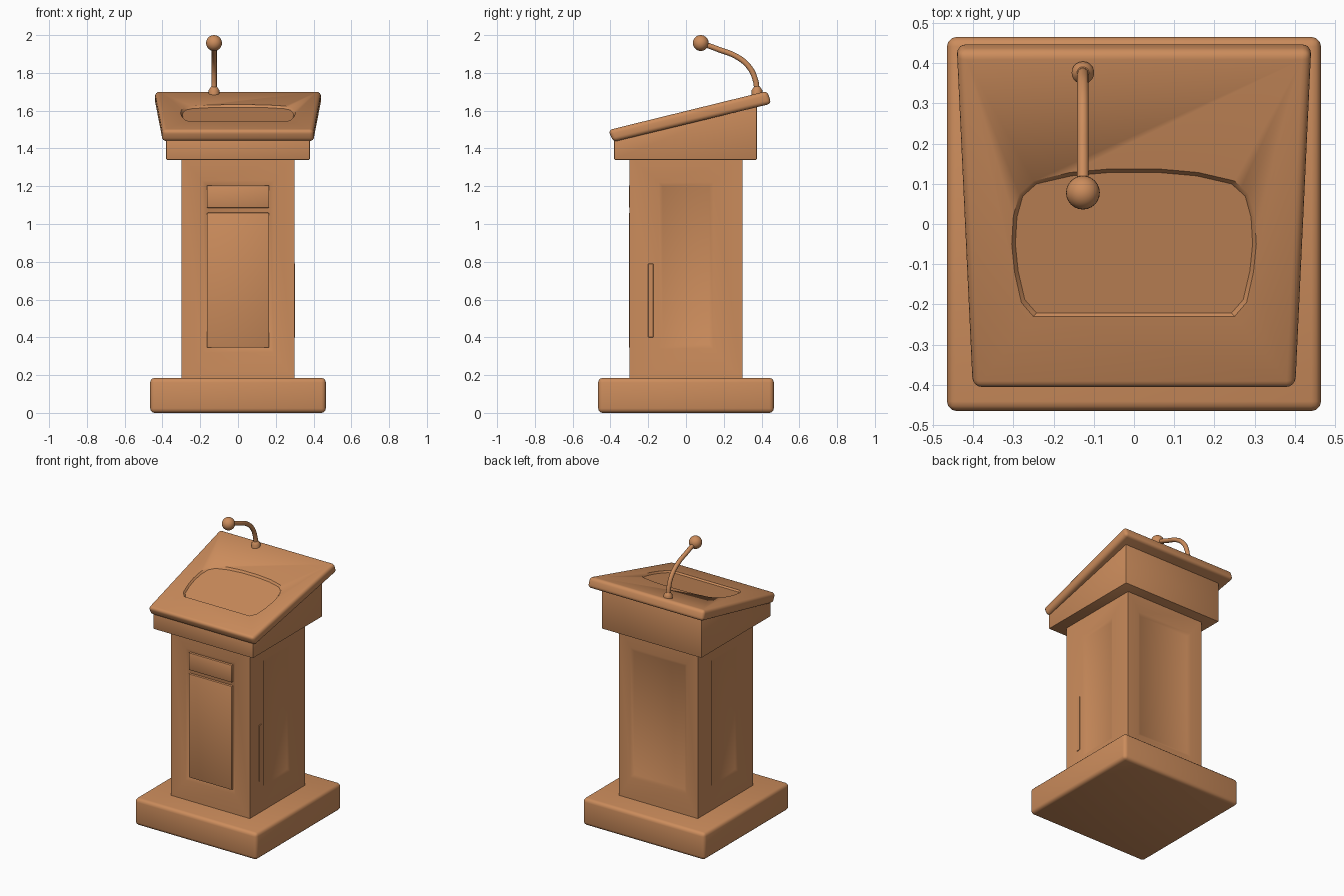
import bpy, bmesh, math
from mathutils import Vector

if "Cube" in bpy.data.objects:
    bpy.data.objects.remove(bpy.data.objects["Cube"])

wood = bpy.data.materials.new("warm wood")
wood.diffuse_color = (0.604, 0.264, 0.107, 1)
wood.use_nodes = True
wood.node_tree.nodes["Principled BSDF"].inputs["Base Color"].default_value = wood.diffuse_color


def make(name, bm, bevel=0.0, segs=3):
    bmesh.ops.recalc_face_normals(bm, faces=bm.faces[:])
    me = bpy.data.meshes.new(name)
    bm.to_mesh(me)
    bm.free()
    me.materials.append(wood)
    ob = bpy.data.objects.new(name, me)
    bpy.context.collection.objects.link(ob)
    bpy.ops.object.select_all(action='DESELECT')
    ob.select_set(True)
    bpy.context.view_layer.objects.active = ob
    if bevel:
        m = ob.modifiers.new("bevel", 'BEVEL')
        m.width, m.segments, m.limit_method = bevel, segs, 'ANGLE'
        bpy.ops.object.modifier_apply(modifier="bevel")
    bpy.ops.object.shade_smooth_by_angle(angle=math.radians(32))
    return ob


def loft(rings):
    """Closed solid through matching rings of points."""
    bm = bmesh.new()
    vs = [[bm.verts.new(p) for p in r] for r in rings]
    n = len(vs[0])
    for a, b in zip(vs, vs[1:]):
        for i in range(n):
            j = (i + 1) % n
            bm.faces.new((a[i], a[j], b[j], b[i]))
    bm.faces.new(vs[0][::-1])
    bm.faces.new(vs[-1])
    return bm


def box(x0, x1, y0, y1, z0, z1):
    return loft([[(x0, y0, z), (x1, y0, z), (x1, y1, z), (x0, y1, z)] for z in (z0, z1)])


# plinth
make("plinth", box(-0.465, 0.465, -0.465, 0.465, 0, 0.185), 0.024)

# column with a sunken, sloped-edge panel on each side
bm = box(-0.30, 0.30, -0.30, 0.30, 0.17, 1.36)
bm.normal_update()
for f in [f for f in bm.faces if abs(f.normal.z) < 0.5]:
    n = f.normal.copy()
    t = Vector((abs(n.y), abs(n.x), 0))
    if n.y < -0.5:
        half, z0, z1 = 0.19, 0.32, 1.23
    elif n.y > 0.5:
        half, z0, z1 = 0.215, 0.33, 1.225
    else:
        half, z0, z1 = 0.145, 0.34, 1.22
    for k, depth in ((0, 0), (0.022, 0.012)):
        bmesh.ops.inset_individual(bm, faces=[f], thickness=0.01)
        for v in f.verts:
            s = 1 if v.co.dot(t) > 0 else -1
            z = z1 - k if v.co.z > 0.75 else z0 + k
            v.co = n * (0.30 - depth) + t * s * (half - k) + Vector((0, 0, z))
make("column", bm)

# front door and drawer panels set in the front recess
make("front_door", box(-0.165, 0.165, -0.303, -0.28, 0.345, 1.06), 0.006, 2)
make("front_drawer", box(-0.165, 0.165, -0.303, -0.28, 1.085, 1.205), 0.006, 2)
# slim strip on the right side
make("side_strip", box(0.29, 0.303, -0.20, -0.172, 0.40, 0.79), 0.002, 1)

# wedge-shaped head under the desk
prof = [(-0.38, 1.34), (0.375, 1.34), (0.375, 1.645), (-0.38, 1.46)]
make("head", loft([[(x, y, z) for y, z in prof] for x in (-0.38, 0.38)]), 0.005, 2)

# sloping desk top, wider at the back
slab = [(-0.385, 1.435), (-0.412, 1.497), (0.43, 1.704), (0.452, 1.637)]
w = lambda y: 0.42 + 0.047 * y
desk = make("desk_top", loft([[(s * w(y), y, z) for y, z in slab] for s in (-1, 1)]), 0.022, 4)
top = lambda y: 1.497 + (y + 0.412) * 0.2458

# shallow tray sunk into the desk top
half = [(0.25, -0.23), (0.28, -0.195), (0.297, -0.12), (0.304, -0.05), (0.30, 0.02),
        (0.285, 0.075), (0.25, 0.107), (0.16, 0.128), (0.06, 0.137)]
outline = half + [(-x, y) for x, y in half[::-1]]
rings = []
for d in (-0.012, 0.012):
    rings.append([(x * (1 + 2.5 * d), -0.045 + (y + 0.045) * (1 + 4 * d),
                   top(-0.045 + (y + 0.045) * (1 + 4 * d)) + d) for x, y in outline])
cutter = make("tray_cutter", loft(rings))
cutter.hide_render = True
bpy.context.view_layer.objects.active = desk
b = desk.modifiers.new("tray", 'BOOLEAN')
b.operation, b.object, b.solver = 'DIFFERENCE', cutter, 'EXACT'
bpy.ops.object.modifier_apply(modifier="tray")
bpy.data.objects.remove(cutter)

# microphone foot
MX = -0.127
circle = lambda r, z: [(MX + r * math.cos(a * math.tau / 20), 0.376 + r * math.sin(a * math.tau / 20), z)
                       for a in range(20)]
make("microphone_foot", loft([circle(0.028, 1.67), circle(0.028, 1.708), circle(0.022, 1.718),
                              circle(0.015, 1.728)]))

# microphone gooseneck
cu = bpy.data.curves.new("microphone_neck", 'CURVE')
cu.dimensions = '3D'
cu.bevel_depth, cu.bevel_resolution, cu.resolution_u = 0.0145, 4, 10
pts = [(0.376, 1.70), (0.368, 1.76), (0.335, 1.83), (0.27, 1.885), (0.17, 1.925), (0.09, 1.955)]
sp = cu.splines.new('BEZIER')
sp.bezier_points.add(len(pts) - 1)
for p, (y, z) in zip(sp.bezier_points, pts):
    p.co = (MX, y, z)
    p.handle_left_type = p.handle_right_type = 'AUTO'
cu.materials.append(wood)
bpy.context.collection.objects.link(bpy.data.objects.new("microphone_neck", cu))

# microphone ball
bm = bmesh.new()
bmesh.ops.create_uvsphere(bm, u_segments=24, v_segments=14, radius=0.042)
bmesh.ops.translate(bm, verts=bm.verts[:], vec=(MX, 0.078, 1.958))
make("microphone_ball", bm)
